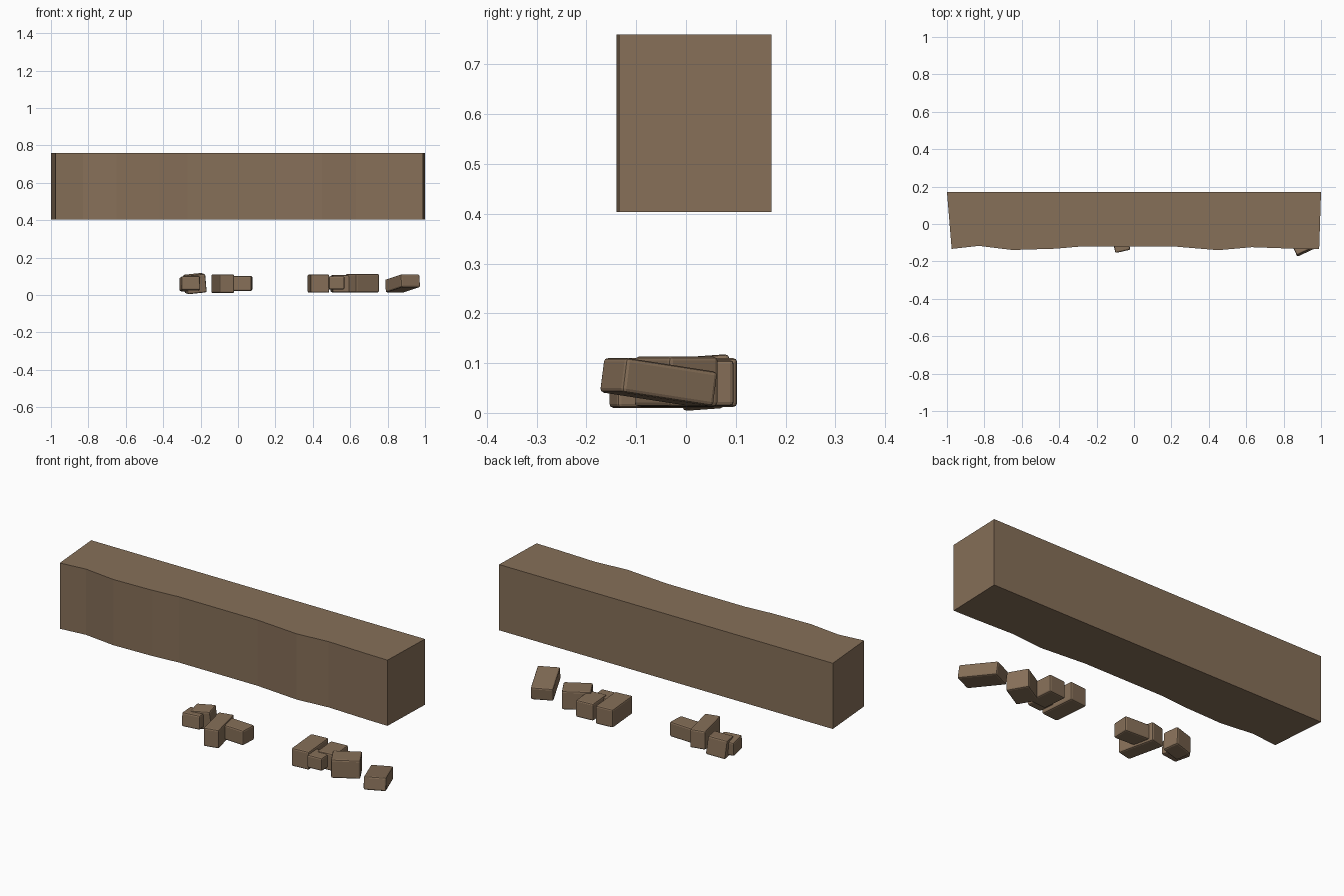
import bpy
import bmesh
from math import radians

cube = bpy.data.objects.get("Cube")
if cube:
    bpy.data.objects.remove(cube, do_unlink=True)

# One earthy brown for everything
brown = bpy.data.materials.new("earth_brown")
brown.use_nodes = True
colour = (0.24, 0.16, 0.098, 1)
brown.diffuse_color = colour
brown.node_tree.nodes["Principled BSDF"].inputs["Base Color"].default_value = colour


def add_object(name, bm):
    bmesh.ops.recalc_face_normals(bm, faces=bm.faces)
    mesh = bpy.data.meshes.new(name)
    bm.to_mesh(mesh)
    bm.free()
    mesh.materials.append(brown)
    obj = bpy.data.objects.new(name, mesh)
    bpy.context.collection.objects.link(obj)
    return obj


def rock(name, centre, size, yaw, pitch=0, roll=0):
    """Rounded block, turned about its own centre."""
    bm = bmesh.new()
    bmesh.ops.create_cube(bm, size=1)
    bmesh.ops.scale(bm, vec=size, verts=bm.verts)
    obj = add_object(name, bm)
    obj.location = centre
    obj.rotation_euler = (radians(pitch), radians(roll), radians(yaw))
    bevel = obj.modifiers.new("rounded_edges", "BEVEL")
    bevel.width = 0.008
    bevel.segments = 2


# Long ledge: plan outline with a wavy front, extruded upwards
outline = [(-1, 0.172), (-0.975, -0.133), (-0.83, -0.117), (-0.65, -0.139),
           (-0.42, -0.132), (-0.27, -0.119), (0.2, -0.119), (0.45, -0.14),
           (0.63, -0.124), (0.85, -0.132), (0.99, -0.135), (1, 0.172)]
bottom, top = 0.404, 0.76
bm = bmesh.new()
base = bm.faces.new([bm.verts.new((x, y, bottom)) for x, y in outline])
lifted = bmesh.ops.extrude_face_region(bm, geom=[base], use_keep_orig=True)
bmesh.ops.translate(bm, vec=(0, 0, top - bottom),
                    verts=[g for g in lifted["geom"] if isinstance(g, bmesh.types.BMVert)])
add_object("ledge", bm)

# Fallen rocks, left heap
rock("rock_tilted", (-0.23, 0.04, 0.061), (0.105, 0.085, 0.1), 12, 4, -6)
rock("rock_end", (-0.258, 0.0, 0.06), (0.1, 0.095, 0.075), 8, -4)
rock("rock_long", (-0.082, -0.048, 0.06), (0.082, 0.202, 0.1), 13)
rock("rock_wide", (0, -0.011, 0.062), (0.15, 0.092, 0.08), -3)

# Fallen rocks, right heap
rock("rock_deep", (0.43, 0.002, 0.061), (0.1, 0.195, 0.098), 5)
rock("rock_small", (0.525, -0.055, 0.065), (0.085, 0.09, 0.07), 4)
rock("rock_middle", (0.55, 0.025, 0.06), (0.1, 0.135, 0.092), 5)
rock("rock_turned", (0.665, -0.02, 0.063), (0.145, 0.115, 0.1), 30)
rock("rock_leaning", (0.88, -0.055, 0.062), (0.113, 0.206, 0.07), 25, -8)
